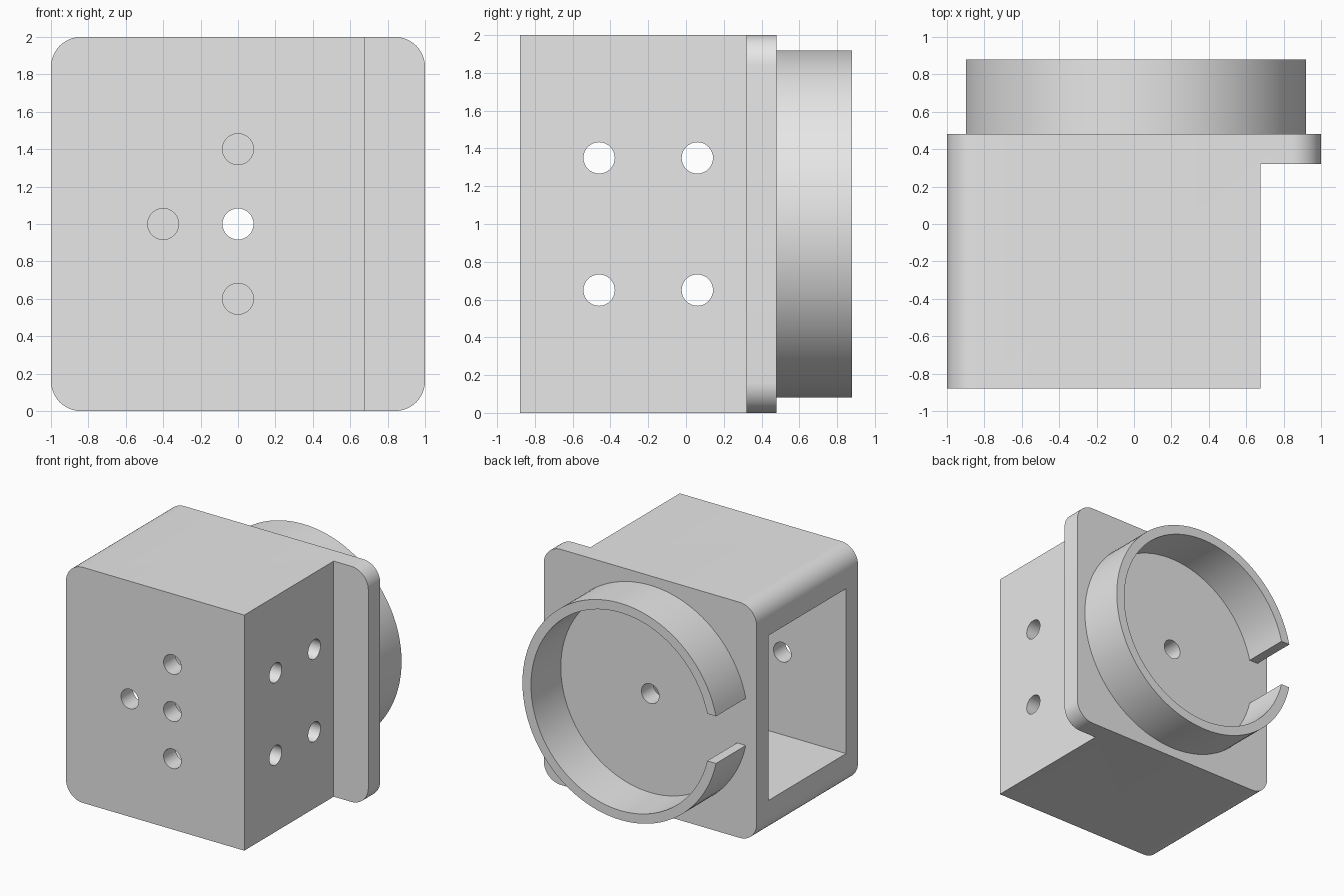
import bpy, bmesh
from math import sin, cos, asin, pi
from mathutils import Vector

if "Cube" in bpy.data.objects:
    bpy.data.objects.remove(bpy.data.objects["Cube"], do_unlink=True)

# Single plain grey
GREY = (0.8, 0.8, 0.8, 1)
grey = bpy.data.materials.new("light_grey")
grey.use_nodes = True
grey.diffuse_color = GREY
for node in grey.node_tree.nodes:
    if node.type == 'BSDF_PRINCIPLED':
        node.inputs["Base Color"].default_value = GREY

# Main dimensions
FRONT, BACK, RING_END = -0.88, 0.48, 0.88
WALL, MID_Z = 0.16, 1.0
BODY_RIGHT = 0.675
HOLE_R = 0.083


def arc(cx, cz, r, a0, a1, n):
    """Points on an arc in the XZ plane."""
    angles = [a0 + (a1 - a0) * i / n for i in range(n + 1)]
    return [(cx + r * cos(a), cz + r * sin(a)) for a in angles]


def prism(name, outline, start, end, axis='Y'):
    """Extrude a closed outline along Y (x, z points) or X (y, z points)."""
    def place(u, v, d):
        return (u, d, v) if axis == 'Y' else (d, u, v)
    bm = bmesh.new()
    face = bm.faces.new([bm.verts.new(place(u, v, start)) for u, v in outline])
    extruded = bmesh.ops.extrude_face_region(bm, geom=[face])["geom"]
    moved = [g for g in extruded if isinstance(g, bmesh.types.BMVert)]
    bmesh.ops.translate(bm, verts=moved, vec=Vector(place(0, 0, end - start)))
    bmesh.ops.recalc_face_normals(bm, faces=bm.faces[:])
    mesh = bpy.data.meshes.new(name)
    bm.to_mesh(mesh)
    bm.free()
    mesh.materials.append(grey)
    obj = bpy.data.objects.new(name, mesh)
    bpy.context.collection.objects.link(obj)
    return obj


def activate(obj):
    bpy.ops.object.select_all(action='DESELECT')
    obj.select_set(True)
    bpy.context.view_layer.objects.active = obj


def cut(target, cutter):
    """Subtract the cutter, then discard it."""
    cutter.hide_render = True
    mod = target.modifiers.new("cut", 'BOOLEAN')
    mod.operation, mod.solver, mod.object = 'DIFFERENCE', 'EXACT', cutter
    activate(target)
    bpy.ops.object.modifier_apply(modifier=mod.name)
    bpy.data.objects.remove(cutter, do_unlink=True)


def rectangle(u0, u1, v0, v1):
    return [(u0, v0), (u1, v0), (u1, v1), (u0, v1)]


def circle(u, v):
    return arc(u, v, HOLE_R, 0, 2 * pi, 32)[:-1]


# Housing: rounded square block, notched so only a flange stays at its left
inner = 1 - WALL
outline = []
for i, (sx, sz) in enumerate([(1, 1), (-1, 1), (-1, -1), (1, -1)]):
    outline += arc(sx * inner, MID_Z + sz * inner, WALL,
                   i * pi / 2, (i + 1) * pi / 2, 12)
housing = prism("housing", outline, FRONT, BACK)
cut(housing, prism("notch_cutter", rectangle(BODY_RIGHT, 1.5, -0.5, 2.5),
                   -1.5, BACK - WALL))

# Open compartment in the right side
cut(housing, prism("compartment_cutter",
                   rectangle(FRONT + WALL, BACK - WALL, 0.3, 1.7),
                   -1.5, BODY_RIGHT - WALL, 'X'))

# Front screw holes, and the centre hole through both walls
for x, z, end in [(0, 1.4, 0), (0, 0.6, 0), (-0.4, 1, 0), (0, 1, 0.7)]:
    cut(housing, prism("front_hole_cutter", circle(x, z), -1.2, end))

# Side screw holes
for y in (-0.46, 0.06):
    for z in (0.65, 1.35):
        cut(housing, prism("side_hole_cutter", circle(y, z), 0.2, 1.2, 'X'))

# Split ring on the back, with a parallel-sided gap
OUTER_R, INNER_R, GAP = 0.92, 0.84, 0.2
a_out, a_in = asin(GAP / OUTER_R), asin(GAP / INNER_R)
ring_outline = (arc(0, MID_Z, OUTER_R, -pi + a_out, pi - a_out, 88)
                + arc(0, MID_Z, INNER_R, pi - a_in, -pi + a_in, 88))
ring = prism("split_ring", ring_outline, BACK, RING_END)

# Smooth curved walls, crisp edges
for obj in (housing, ring):
    activate(obj)
    bpy.ops.object.shade_smooth_by_angle(angle=pi / 6)
